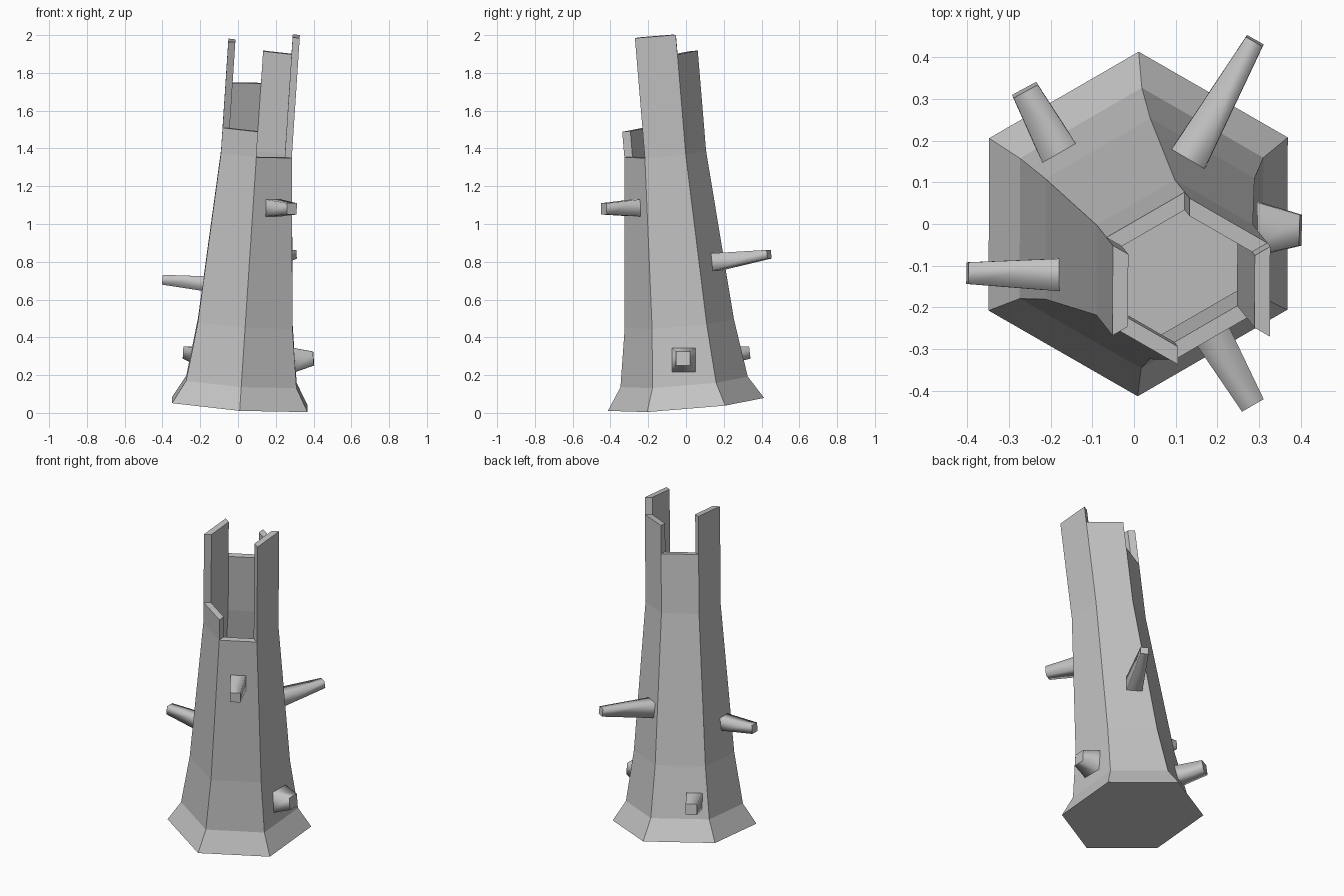
import bpy, bmesh, math
from mathutils import Vector

cube = bpy.data.objects.get("Cube")
if cube:
    bpy.data.objects.remove(cube, do_unlink=True)

GREY = (0.55, 0.55, 0.55, 1.0)
mat = bpy.data.materials.new("plain_grey")
mat.use_nodes = True
mat.diffuse_color = GREY
mat.node_tree.nodes["Principled BSDF"].inputs["Base Color"].default_value = GREY


def finish(bm, name):
    bmesh.ops.recalc_face_normals(bm, faces=bm.faces)
    mesh = bpy.data.meshes.new(name)
    bm.to_mesh(mesh)
    bm.free()
    mesh.materials.append(mat)
    obj = bpy.data.objects.new(name, mesh)
    bpy.context.collection.objects.link(obj)
    return obj


# Hollow six-sided trunk, built upright and then leaned over
SIDES, WALL, RIM, RIM_RADIUS = 6, 0.043, 1.333, 0.217
OUTER = [(0.0, 0.415), (0.12, 0.338), (0.43, 0.29), (RIM, RIM_RADIUS)]
INNER = [(0.04, 0.34)] + [(h, r - WALL) for h, r in OUTER[1:]]
# Broken top: height of each side, from back right round to the +x side
TOPS = [1.866, 1.694, 1.926, 1.469, RIM, 1.971]


def corner(i, radius, height):
    a = math.radians(30 + 60 * i)
    return Vector((radius * math.cos(a), radius * math.sin(a), height))


def shell(bm, profile):
    """Stack the rings of a profile, close the bottom, add the broken sides."""
    rings = [[bm.verts.new(corner(i, r, h)) for i in range(SIDES)] for h, r in profile]
    bm.faces.new(rings[0])
    for low, high in zip(rings, rings[1:]):
        for i in range(SIDES):
            j = (i + 1) % SIDES
            bm.faces.new((low[i], low[j], high[j], high[i]))
    # Each corner column has a vertex at both neighbouring side heights
    columns = []
    for i in range(SIDES):
        column = {RIM: rings[-1][i]}
        for h in sorted({TOPS[i - 1], TOPS[i]} - {RIM}):
            column[h] = bm.verts.new(corner(i, profile[-1][1], h))
        columns.append(column)
    for i, top in enumerate(TOPS):
        if top > RIM:
            left = [v for h, v in columns[i].items() if h <= top]
            right = [v for h, v in columns[(i + 1) % SIDES].items() if h <= top]
            bm.faces.new(left + right[::-1])
    return columns


bm = bmesh.new()
out, inn = shell(bm, OUTER), shell(bm, INNER)
for i, top in enumerate(TOPS):
    j = (i + 1) % SIDES
    bm.faces.new((out[i][top], out[j][top], inn[j][top], inn[i][top]))
    before = TOPS[i - 1]
    bm.faces.new((out[i][before], out[i][top], inn[i][top], inn[i][before]))
trunk = finish(bm, "trunk")
lean = Vector((0.066, -0.083, 1.0))
trunk.rotation_mode = 'QUATERNION'
trunk.rotation_quaternion = Vector((0, 0, 1)).rotation_difference(lean)
trunk.location = (0.01, 0, 0.045)


# Tapered square branch stubs, rounded by shading, with flat ends
def branch(name, base, tip, base_half, tip_half):
    base, tip = Vector(base), Vector(tip)
    along = (tip - base).normalized()
    side = along.cross(Vector((0, 0, 1))).normalized()
    up = side.cross(along)
    bm = bmesh.new()
    ends = []
    for centre, half in ((base - along * 0.02, base_half), (tip, tip_half)):
        ends.append([bm.verts.new(centre + half * (side * s + up * u))
                     for s, u in ((-1, -1), (1, -1), (1, 1), (-1, 1))])
    caps = [bm.faces.new(ring) for ring in ends]
    for i in range(4):
        j = (i + 1) % 4
        bm.faces.new((ends[0][i], ends[0][j], ends[1][j], ends[1][i])).smooth = True
    for cap in caps:
        for edge in cap.edges:
            edge.smooth = False
    finish(bm, name)


branch("right_branch", (-0.185, -0.122, 0.685), (-0.4, -0.118, 0.705), 0.04, 0.026)
branch("front_branch", (0.19, -0.27, 1.085), (0.285, -0.435, 1.08), 0.046, 0.03)
branch("back_long_branch", (0.135, 0.165, 0.8), (0.29, 0.44, 0.84), 0.047, 0.023)
branch("back_low_branch", (-0.185, 0.18, 0.3), (-0.262, 0.322, 0.32), 0.047, 0.033)
branch("left_low_branch", (0.295, -0.012, 0.28), (0.4, -0.015, 0.288), 0.07, 0.037)
